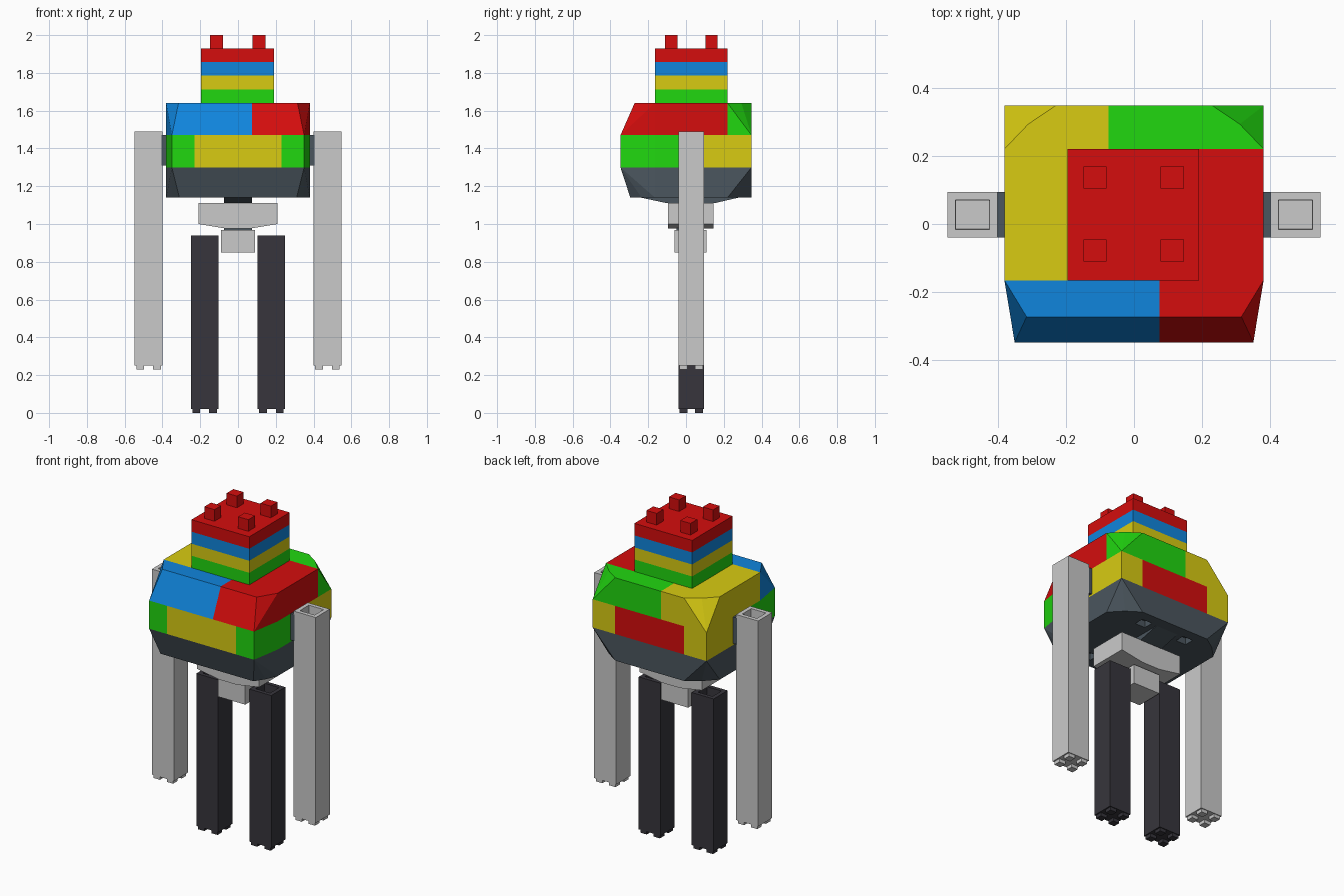
import bpy, bmesh
from mathutils import Vector

if "Cube" in bpy.data.objects:
    bpy.data.objects.remove(bpy.data.objects["Cube"], do_unlink=True)

COLOURS = {
    "slate": (0.07, 0.093, 0.112),
    "red": (0.66, 0.004, 0.004),
    "yellow": (0.69, 0.60, 0.006),
    "green": (0.015, 0.68, 0.005),
    "blue": (0.005, 0.235, 0.72),
    "light_grey": (0.59, 0.59, 0.59),
    "charcoal": (0.038, 0.036, 0.045),
}
NAMES = list(COLOURS)
MATS = {}
for name, rgb in COLOURS.items():
    m = bpy.data.materials.new(name)
    m.use_nodes = True
    m.diffuse_color = (*rgb, 1)
    m.node_tree.nodes["Principled BSDF"].inputs["Base Color"].default_value = (*rgb, 1)
    MATS[name] = m


def add_object(name, bm, colours):
    bmesh.ops.recalc_face_normals(bm, faces=bm.faces[:])
    me = bpy.data.meshes.new(name)
    bm.to_mesh(me)
    bm.free()
    for c in colours:
        me.materials.append(MATS[c])
    ob = bpy.data.objects.new(name, me)
    bpy.context.collection.objects.link(ob)
    return ob


def add_box(bm, x, y, z):
    """Box from (min, max) pairs; returns its faces."""
    verts = bmesh.ops.create_cube(bm, size=1)["verts"]
    for v in verts:
        v.co = [lo + (hi - lo) * (c + 0.5) for c, (lo, hi) in zip(v.co, (x, y, z))]
    return list({f for v in verts for f in v.link_faces})


def box(name, colour, x, y, z):
    bm = bmesh.new()
    add_box(bm, x, y, z)
    return add_object(name, bm, [colour])


def prism(name, colour, profile, axis, lo, hi):
    """Extrude a (horizontal, z) profile along x or y."""
    bm = bmesh.new()
    place = (lambda h, z: (lo, h, z)) if axis == "x" else (lambda h, z: (h, lo, z))
    face = bm.faces.new([bm.verts.new(place(*p)) for p in profile])
    ext = bmesh.ops.extrude_face_region(bm, geom=[face])["geom"]
    shift = Vector((hi - lo, 0, 0)) if axis == "x" else Vector((0, hi - lo, 0))
    bmesh.ops.translate(bm, vec=shift, verts=[g for g in ext if isinstance(g, bmesh.types.BMVert)])
    return add_object(name, bm, [colour])


def limb(name, colour, x, y, z):
    """Long brick with a square socket on top and four small studs below."""
    bm = bmesh.new()
    top = max(add_box(bm, x, y, z), key=lambda f: f.calc_center_median().z)
    bmesh.ops.inset_individual(bm, faces=[top], thickness=0.034)
    bmesh.ops.inset_individual(bm, faces=[top], thickness=0.001)
    bmesh.ops.translate(bm, vec=(0, 0, -0.05), verts=top.verts)
    cx, cy = sum(x) / 2, sum(y) / 2
    for sx in (-1, 1):
        for sy in (-1, 1):
            px, py = cx + sx * 0.044, cy + sy * 0.041
            add_box(bm, (px - 0.021, px + 0.021), (py - 0.021, py + 0.021),
                    (z[0] - 0.02, z[0]))
    return add_object(name, bm, [colour])


# Faceted body shell
def mirrored(points, z):
    return [(s * x, y, z) for x, y in points for s in (-1, 1)]


Z0, Z1, Z2, Z3 = 1.14, 1.30, 1.47, 1.64
back = [(0.38, 0.22), (0.31, 0.293), (0.23, 0.347)]
middle = [(0.35, -0.347), (0.38, -0.165), (0.38, 0.347)]
bm = bmesh.new()
for p in (mirrored([(0.31, -0.295), (0.35, -0.235), (0.38, -0.165)] + back, Z0)
          + mirrored(middle, Z1) + mirrored(middle, Z2)
          + mirrored([(0.315, -0.272), (0.38, -0.165)] + back, Z3)):
    bm.verts.new(p)
hull = bmesh.ops.convex_hull(bm, input=bm.verts[:])
loose = [v for v in bm.verts if not v.link_faces]
bmesh.ops.delete(bm, geom=loose, context="VERTS")
bmesh.ops.dissolve_limit(bm, angle_limit=0.002, verts=bm.verts[:], edges=bm.edges[:])

# Cut the shell along the colour borders
BORDERS = {0: (-0.23, -0.075, 0.075, 0.23), 1: (-0.165, 0.025, 0.22), 2: (Z1, Z2)}
for axis, places in BORDERS.items():
    normal = [float(i == axis) for i in range(3)]
    for d in places:
        bmesh.ops.bisect_plane(bm, geom=bm.verts[:] + bm.edges[:] + bm.faces[:],
                               plane_co=[n * d for n in normal], plane_no=normal, dist=1e-5)


def body_colour(c):
    if c.z < Z1:
        return "slate"
    if c.z < Z2:
        if abs(c.x) < 0.23:
            return "yellow" if c.y < 0.025 else "red"
        return "green" if c.y < 0.025 else "yellow"
    if c.y > 0.22:
        return "yellow" if c.x < -0.075 else "green"
    if c.y < -0.165:
        return "blue" if c.x < 0.075 else "red"
    return "yellow" if c.x < 0 else "red"


for f in bm.faces:
    f.material_index = NAMES.index(body_colour(f.calc_center_median()))
body = add_object("body", bm, NAMES)

# Square sockets in the underside
bm = bmesh.new()
for px in (-0.145, 0.145):
    for py in (-0.21, 0.255):
        add_box(bm, (px - 0.034, px + 0.034), (py - 0.03, py + 0.03), (Z0 - 0.05, Z0 + 0.04))
cutter = add_object("socket_cutter", bm, ["slate"])
cutter.hide_render = True
mod = body.modifiers.new("sockets", "BOOLEAN")
mod.operation, mod.solver, mod.object = "DIFFERENCE", "EXACT", cutter
bpy.context.view_layer.update()
deps = bpy.context.evaluated_depsgraph_get()
baked = bpy.data.meshes.new_from_object(body.evaluated_get(deps))
body.modifiers.clear()
body.data = baked
bpy.data.objects.remove(cutter, do_unlink=True)

# Layered head with four studs
head_z = Z3
for colour in ("green", "yellow", "blue", "red"):
    box("head_layer_" + colour, colour, (-0.195, 0.191), (-0.165, 0.22), (head_z, head_z + 0.0725))
    head_z += 0.0725
bm = bmesh.new()
for px in (-0.114, 0.112):
    for py in (-0.078, 0.136):
        add_box(bm, (px - 0.034, px + 0.034), (py - 0.032, py + 0.032), (head_z, 2.0))
add_object("head_studs", bm, ["red"])

# Waist, hips and lower block
prism("waist", "slate", [(-0.24, Z0), (-0.1, 1.11), (0.15, 1.11), (0.28, Z0)], "x", -0.075, 0.075)
prism("hips", "light_grey", [(-0.208, 1.112), (-0.208, 1.0), (-0.06, 0.975), (0.06, 0.975),
                             (0.208, 1.0), (0.208, 1.112)], "y", -0.095, 0.145)
box("hip_joint", "slate", (-0.075, 0.075), (-0.05, 0.095), (0.965, 0.98))
box("lower_block", "light_grey", (-0.09, 0.09), (-0.06, 0.108), (0.85, 0.967))

# Arms, shoulders and legs
DEPTH = (-0.04, 0.094)
for side, s in (("left", 1), ("right", -1)):
    def span(a, b):
        return tuple(sorted((s * a, s * b)))
    box(side + "_shoulder", "slate", span(0.37, 0.405), DEPTH, (1.31, 1.47))
    limb(side + "_arm", "light_grey", span(0.4, 0.547), DEPTH, (0.25, 1.49))
    limb(side + "_leg", "charcoal", span(0.104, 0.25), DEPTH, (0.02, 0.94))
